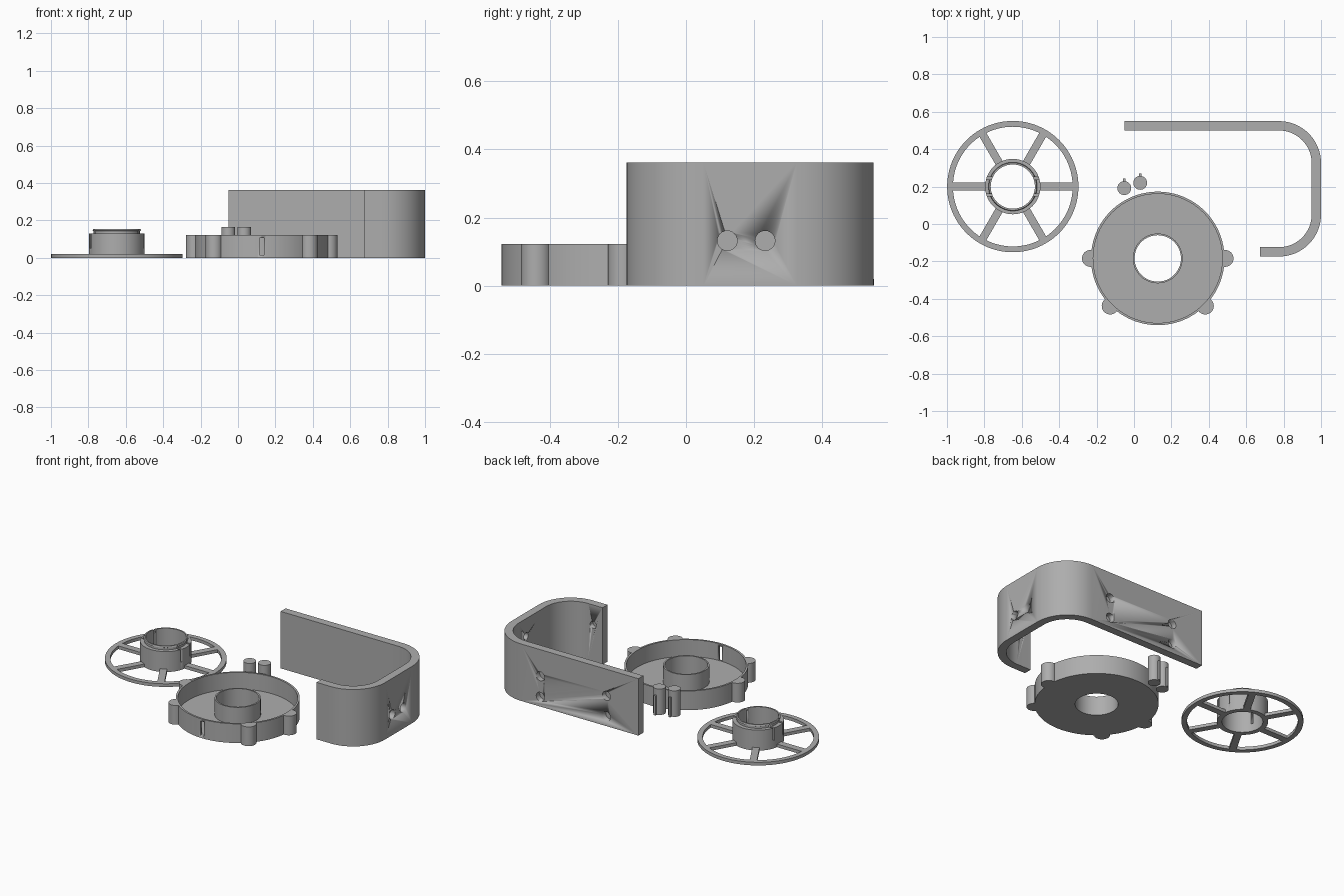
import bpy, bmesh
from math import sin, cos, pi, radians, hypot
from mathutils import Matrix, Vector

if "Cube" in bpy.data.objects:
    bpy.data.objects.remove(bpy.data.objects["Cube"])

grey = bpy.data.materials.new("plastic_grey")
grey.diffuse_color = (0.42, 0.42, 0.42, 1)
grey.use_nodes = True
grey.node_tree.nodes["Principled BSDF"].inputs["Base Color"].default_value = grey.diffuse_color


def finish(name, bm, loc=(0, 0, 0), rot=0.0):
    bmesh.ops.recalc_face_normals(bm, faces=bm.faces[:])
    bm.transform(Matrix.Translation(loc) @ Matrix.Rotation(rot, 4, 'Z'))
    me = bpy.data.meshes.new(name)
    bm.to_mesh(me)
    bm.free()
    me.materials.append(grey)
    ob = bpy.data.objects.new(name, me)
    bpy.context.collection.objects.link(ob)
    bpy.ops.object.select_all(action='DESELECT')
    ob.select_set(True)
    bpy.context.view_layer.objects.active = ob
    bpy.ops.object.shade_smooth_by_angle(angle=radians(30))
    return ob


def revolve(name, profile, loc, n=72):
    """Closed (radius, z) profile turned about the z axis."""
    bm = bmesh.new()
    rings = [[bm.verts.new((r * cos(2 * pi * i / n), r * sin(2 * pi * i / n), z))
              for r, z in profile] for i in range(n)]
    m = len(profile)
    for i in range(n):
        a, b = rings[i], rings[(i + 1) % n]
        for j in range(m):
            k = (j + 1) % m
            bm.faces.new((a[j], b[j], b[k], a[k]))
    return finish(name, bm, loc)


def prism(name, pts, z0, z1, loc=(0, 0, 0), rot=0.0):
    bm = bmesh.new()
    f = bm.faces.new([bm.verts.new((x, y, z0)) for x, y in pts])
    ext = bmesh.ops.extrude_face_region(bm, geom=[f])
    top = [v for v in ext['geom'] if isinstance(v, bmesh.types.BMVert)]
    bmesh.ops.translate(bm, verts=top, vec=(0, 0, z1 - z0))
    return finish(name, bm, loc, rot)


def box(name, x0, x1, y0, y1, z0, z1, loc=(0, 0, 0), rot=0.0):
    return prism(name, [(x0, y0), (x1, y0), (x1, y1), (x0, y1)], z0, z1, loc, rot)


def arc(cx, cy, r, a0, a1, n=16):
    return [(cx + r * cos(radians(a0 + (a1 - a0) * i / n)),
             cy + r * sin(radians(a0 + (a1 - a0) * i / n))) for i in range(n + 1)]


def circle(r, n=32):
    return arc(0, 0, r, 0, 360, n)[:-1]


def cut(ob, cutters):
    for c in cutters:
        mod = ob.modifiers.new("cut", 'BOOLEAN')
        mod.operation = 'DIFFERENCE'
        mod.solver = 'EXACT'
        mod.object = c
        bpy.context.view_layer.objects.active = ob
        bpy.ops.object.modifier_apply(modifier=mod.name)
        bpy.data.objects.remove(c)


def drill(centre, axis, r=0.029, depth=0.035):
    """Cylinder for a blind hole whose mouth is at centre."""
    ob = prism("drill", circle(r, 24), -depth, depth)
    rot = Vector((0, 0, 1)).rotation_difference(Vector(axis)).to_matrix().to_4x4()
    ob.data.transform(Matrix.Translation(centre) @ rot)
    ob.hide_render = True
    return ob


# --- Spoked wheel with snap-fit hub
W = (-0.648, 0.2, 0)
revolve("wheel_rim", [(0.32, 0), (0.351, 0), (0.351, 0.02), (0.32, 0.02)], W, 96)
for i in range(6):
    box("wheel_spoke", 0.14, 0.325, -0.021, 0.021, 0, 0.02, W, i * pi / 3)
hub = revolve("wheel_hub", [(0.118, 0), (0.148, 0), (0.148, 0.13), (0.124, 0.13),
                            (0.124, 0.143), (0.13, 0.146), (0.127, 0.155),
                            (0.118, 0.155)], W)
cut(hub, [box("slit", *sorted((s * 0.09, s * 0.17)), y - 0.006, y + 0.006, 0.05, 0.2, W)
          for s in (-1, 1) for y in (-0.045, 0.045)])

# --- Round housing: floor, outer wall and centre tube in one profile
H = (0.127, -0.184, 0)
housing = revolve("housing", [(0.124, 0), (0.357, 0), (0.357, 0.122), (0.345, 0.122),
                              (0.345, 0.015), (0.133, 0.015), (0.133, 0.122),
                              (0.124, 0.122)], H, 96)
cut(housing, [box("wall_slot", -0.011, 0.011, -0.4, -0.3, 0.016, 0.107, H)])

# Rounded lugs on the housing wall, trimmed to its radius
for a in (0, 180, 225, 315):
    pts = []
    for x, y in arc(0.36, 0, 0.045, -112, 112, 24):
        d = max(1.0, 0.351 / hypot(x, y))
        pts.append((x * d, y * d))
    prism("housing_lug", pts, 0, 0.122, H, radians(a))

# --- Two loose pins with a key rib
for x, y in ((-0.052, 0.192), (0.033, 0.22)):
    prism("pin", circle(0.037), 0, 0.165, (x, y, 0))
    box("pin_rib", -0.006, 0.006, 0.03, 0.05, 0, 0.125, (x, y, 0))

# --- Bent bracket with rounded corners
R, r = 0.225, 0.175
cx, yb, yf = 1.0 - R, 0.55 - R, -0.174 + R
outline = ([(-0.05, 0.55)] + arc(cx, yb, R, 90, 0) + arc(cx, yf, R, 0, -90)
           + [(0.674, -0.174), (0.674, -0.124)]
           + arc(cx, yf, r, -90, 0) + arc(cx, yb, r, 0, 90) + [(-0.05, 0.5)])
bracket = prism("bracket", outline, 0, 0.362)
holes = [drill((x, 0.55, z), (0, 1, 0)) for x in (0.175, 0.64) for z in (0.062, 0.192)]
holes += [drill((1.0, y, 0.132), (1, 0, 0)) for y in (0.121, 0.232)]
holes += [drill((0.95, 0.25, 0.25), (1, 0, 0), 0.022, 0.03),
          drill((0.74, -0.124, 0.235), (0, 1, 0), 0.022, 0.03)]
cut(bracket, holes)
